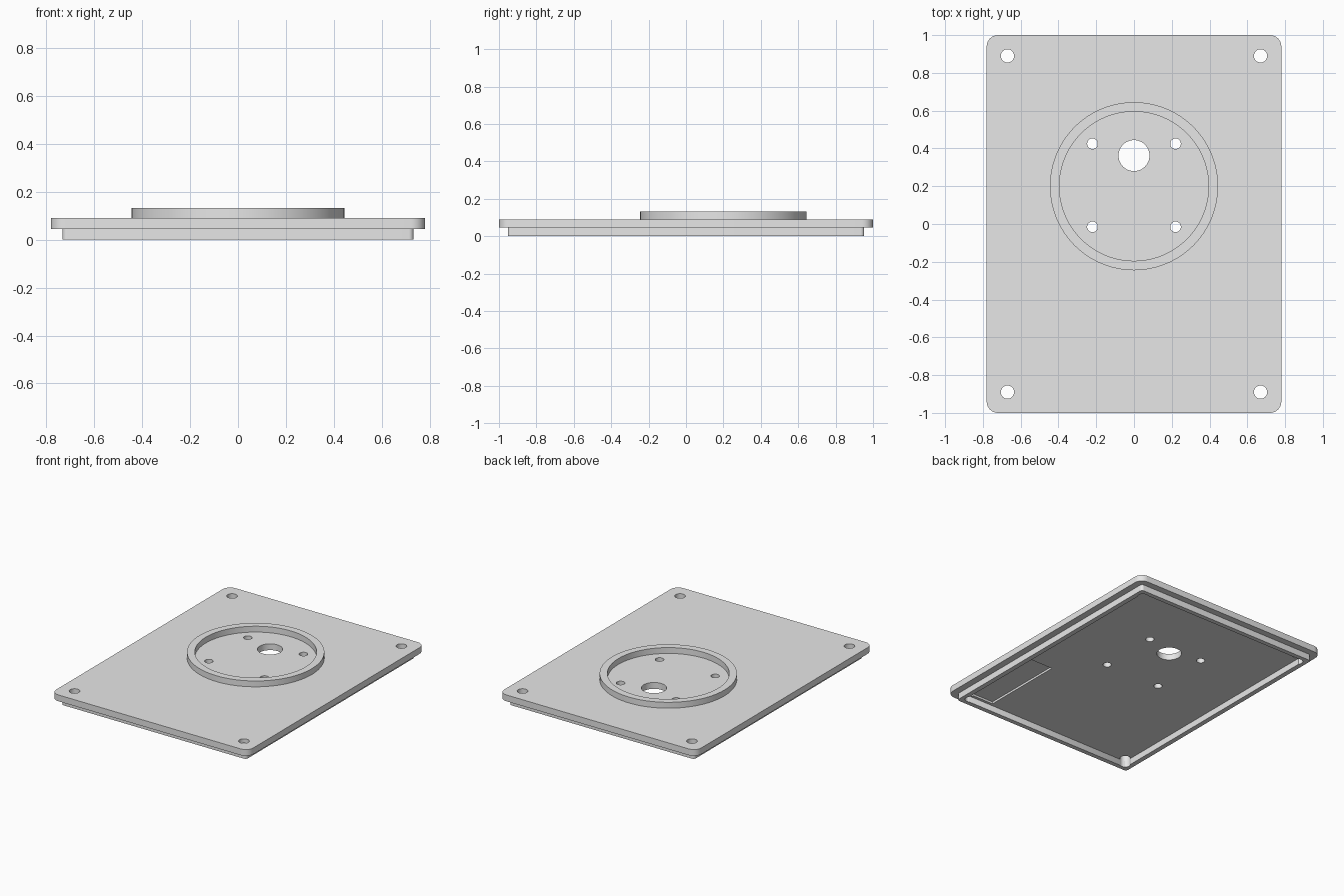
import bpy
import bmesh
from math import cos, sin, pi

default_cube = bpy.data.objects.get("Cube")
if default_cube:
    bpy.data.objects.remove(default_cube, do_unlink=True)

grey = bpy.data.materials.new("light_grey")
grey.use_nodes = True
grey.diffuse_color = (0.8, 0.8, 0.8, 1)
grey.node_tree.nodes["Principled BSDF"].inputs["Base Color"].default_value = (0.8, 0.8, 0.8, 1)


def prism(name, outline, z0, z1):
    """Extrude a closed outline from z0 to z1."""
    bm = bmesh.new()
    face = bm.faces.new([bm.verts.new((x, y, z0)) for x, y in outline])
    top = bmesh.ops.extrude_face_region(bm, geom=[face])["geom"]
    moved = [v for v in top if isinstance(v, bmesh.types.BMVert)]
    bmesh.ops.translate(bm, verts=moved, vec=(0, 0, z1 - z0))
    bmesh.ops.recalc_face_normals(bm, faces=bm.faces)
    mesh = bpy.data.meshes.new(name)
    bm.to_mesh(mesh)
    bm.free()
    mesh.materials.append(grey)
    obj = bpy.data.objects.new(name, mesh)
    bpy.context.collection.objects.link(obj)
    return obj


def circle(x, y, r, n=48):
    return [(x + r * cos(2 * pi * i / n), y + r * sin(2 * pi * i / n)) for i in range(n)]


def rounded_rect(hx, hy, r, steps=8):
    points = []
    for quarter, (sx, sy) in enumerate([(1, 1), (-1, 1), (-1, -1), (1, -1)]):
        for i in range(steps + 1):
            a = (quarter + i / steps) * pi / 2
            points.append((sx * (hx - r) + r * cos(a), sy * (hy - r) + r * sin(a)))
    return points


def cut(target, outline, z0, z1):
    """Subtract a prism from the target and discard the cutter."""
    cutter = prism("cutter", outline, z0, z1)
    cutter.hide_render = True
    mod = target.modifiers.new("cut", 'BOOLEAN')
    mod.operation = 'DIFFERENCE'
    mod.solver = 'EXACT'
    mod.object = cutter
    bpy.context.view_layer.objects.active = target
    bpy.ops.object.modifier_apply(modifier=mod.name)
    bpy.data.objects.remove(cutter, do_unlink=True)


LIP_TOP, PLATE_TOP, RING_TOP = 0.045, 0.09, 0.132
RING_Y = 0.2

# Cover plate, locating lip underneath and raised ring on top
plate = prism("cover_plate", rounded_rect(0.78, 1.0, 0.06), LIP_TOP, PLATE_TOP)
lip = prism("locating_lip", rounded_rect(0.732, 0.953, 0.02), 0, LIP_TOP)
cut(lip, rounded_rect(0.697, 0.92, 0.01), -0.1, 0.1)
ring = prism("raised_ring", circle(0, RING_Y, 0.445, 96), PLATE_TOP, RING_TOP)
cut(ring, circle(0, RING_Y, 0.395, 96), 0, 0.3)

# Shallow rectangular recess in the underside
recess = [(0.47, -0.90), (0.665, -0.90), (0.665, -0.287), (0.47, -0.287)]
cut(plate, recess, -0.1, LIP_TOP + 0.015)

# Cable hole, bolt holes and corner screw holes
cut(plate, circle(0, 0.362, 0.082), -0.1, 0.3)
for sx in (-1, 1):
    for sy in (-1, 1):
        cut(plate, circle(sx * 0.22, 0.205 + sy * 0.22, 0.028, 32), -0.1, 0.3)
        for part in (plate, lip):
            cut(part, circle(sx * 0.67, sy * 0.89, 0.035, 32), -0.1, 0.3)

# Smooth the curved walls and keep the edges sharp
bpy.ops.object.select_all(action='DESELECT')
for part in (plate, lip, ring):
    part.select_set(True)
bpy.context.view_layer.objects.active = plate
bpy.ops.object.shade_smooth_by_angle()
